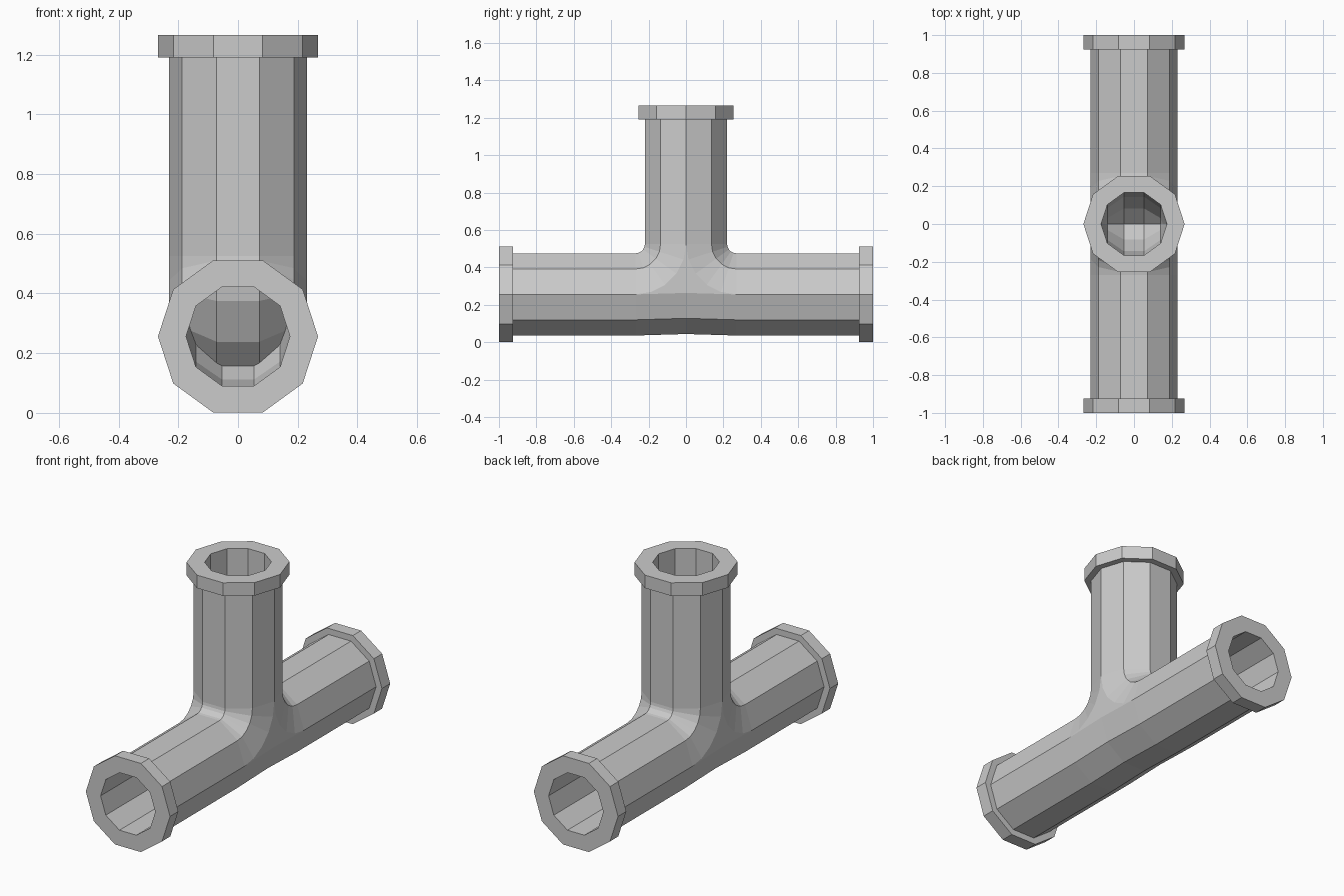
import bpy, bmesh
from math import sin, cos, pi
from mathutils import Vector

if "Cube" in bpy.data.objects:
    bpy.data.objects.remove(bpy.data.objects["Cube"])

SIDES = 10
AXIS_Z = 0.256      # height of the horizontal pipe axis
BEND = 0.27         # bend radius of the branch
STEPS = 5
OUT, BORE, COLLAR = 0.231, 0.174, 0.268


def station(y, z, turn=0.0):
    """Cross-section frame: centre and local up, turned from flat to upright."""
    return Vector((0, y, z)), Vector((0, -sin(turn), cos(turn)))


def ring_point(st, r, k):
    a = 2 * pi * k / SIDES
    return st[0] + Vector((r * cos(a), 0, 0)) + st[1] * (r * sin(a))


def sweep(bm, profile, first=0, count=SIDES):
    """Skin a ten-sided surface through a list of (station, radius)."""
    full = count == SIDES
    n = count if full else count + 1
    rings = [[bm.verts.new(ring_point(st, r, first + k)) for k in range(n)]
             for st, r in profile]
    for a, b in zip(rings, rings[1:]):
        for k in range(count):
            j = (k + 1) % n
            bm.faces.new((a[k], b[k], b[j], a[j]))


def finish(bm, name):
    me = bpy.data.meshes.new(name)
    bm.to_mesh(me)
    bm.free()
    ob = bpy.data.objects.new(name, me)
    bpy.context.collection.objects.link(ob)


# Quarter bend from the horizontal pipe into the riser
bend = []
for i in range(STEPS + 1):
    t = pi / 2 * i / STEPS
    bend.append(station(-BEND + BEND * sin(t), AXIS_Z + BEND * (1 - cos(t)), t))

# Horizontal arms: bore, end collar, outside and bend
end, lip = station(-1, AXIS_Z), station(-0.925, AXIS_Z)
arm = ([(s, BORE) for s in reversed(bend)]
       + [(end, BORE), (end, COLLAR), (lip, COLLAR), (lip, OUT)]
       + [(s, OUT) for s in bend])
for name, side in (("front_arm", 1), ("back_arm", -1)):
    bm = bmesh.new()
    sweep(bm, arm)
    if side < 0:
        for v in bm.verts:
            v.co.y *= -1
        bmesh.ops.reverse_faces(bm, faces=bm.faces[:])
    finish(bm, name)

# Riser with its top collar and bore
low, neck, top = (station(0, z, pi / 2) for z in (AXIS_Z + BEND, 1.19, 1.265))
bm = bmesh.new()
sweep(bm, [(low, OUT), (neck, OUT), (neck, COLLAR), (top, COLLAR),
           (top, BORE), (low, BORE)])
finish(bm, "riser")

# Underside of the junction, slightly raised in the middle
bm = bmesh.new()
sweep(bm, [(station(-BEND, AXIS_Z), OUT), (station(0, AXIS_Z + 0.008), OUT),
           (station(BEND, AXIS_Z), OUT)], SIDES // 2, SIDES // 2)
# Side gussets between the two bends
for x in (OUT, -OUT):
    pts = [s[0] for s in bend]
    outline = [(x, p.y, p.z) for p in pts] + [(x, -p.y, p.z) for p in pts[-2::-1]]
    outline.append((x, 0, AXIS_Z + 0.008))
    if x > 0:
        outline.reverse()
    bm.faces.new([bm.verts.new(p) for p in outline])
finish(bm, "junction_belly")
